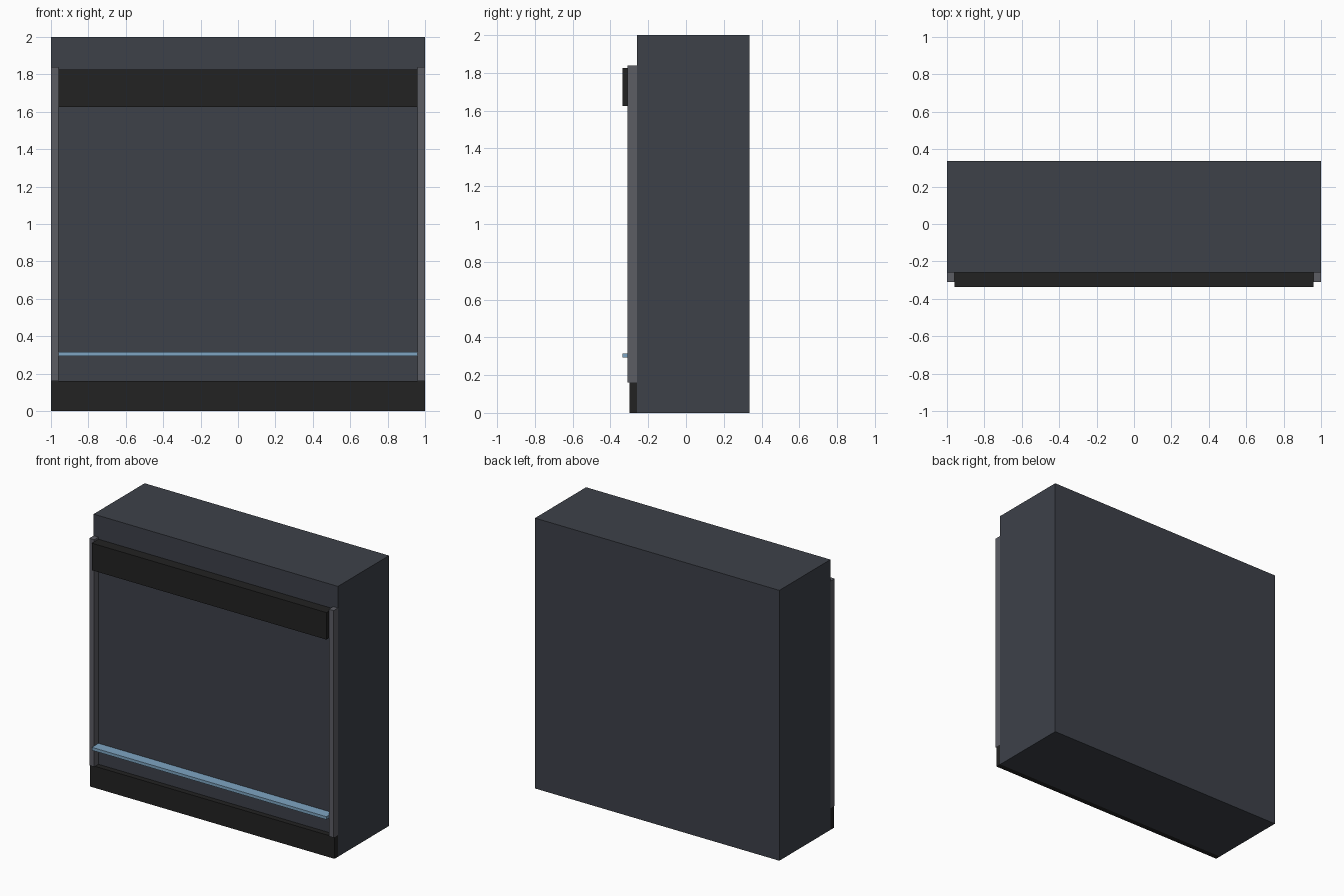
import bpy

if "Cube" in bpy.data.objects:
    bpy.data.objects.remove(bpy.data.objects["Cube"])


def material(name, srgb):
    m = bpy.data.materials.new(name)
    lin = [((c / 255 + 0.055) / 1.055) ** 2.4 for c in srgb]
    m.diffuse_color = (*lin, 1.0)
    m.use_nodes = True
    m.node_tree.nodes["Principled BSDF"].inputs["Base Color"].default_value = m.diffuse_color
    return m


def box(name, x, y, z, mat):
    """Box from (min, max) ranges on each axis."""
    bpy.ops.mesh.primitive_cube_add(size=1, location=[sum(r) / 2 for r in (x, y, z)])
    ob = bpy.context.object
    ob.name = name
    ob.scale = [r[1] - r[0] for r in (x, y, z)]
    bpy.ops.object.transform_apply(location=False, rotation=False, scale=True)
    ob.data.materials.append(mat)
    return ob


slate = material("slate grey", (61, 65, 73))
black = material("soft black", (34, 34, 34))
steel = material("rail grey", (92, 93, 100))
blue = material("pale blue", (126, 165, 194))

FRONT, BACK = -0.26, 0.337

# Cabinet and the plinth standing proud of its front
box("cabinet_body", (-1, 1), (FRONT, BACK), (0, 2), slate)
box("plinth", (-1, 1), (-0.30, FRONT), (0, 0.16), black)

# Side rails
for side, x in (("left", (-1, -0.96)), ("right", (0.96, 1))):
    box(side + "_rail", x, (-0.31, FRONT), (0.16, 1.84), steel)

# Top fascia and thin shelf strip between the rails
box("top_fascia", (-0.96, 0.96), (-0.337, FRONT), (1.625, 1.825), black)
box("shelf_strip", (-0.96, 0.96), (-0.337, FRONT), (0.293, 0.315), blue)
